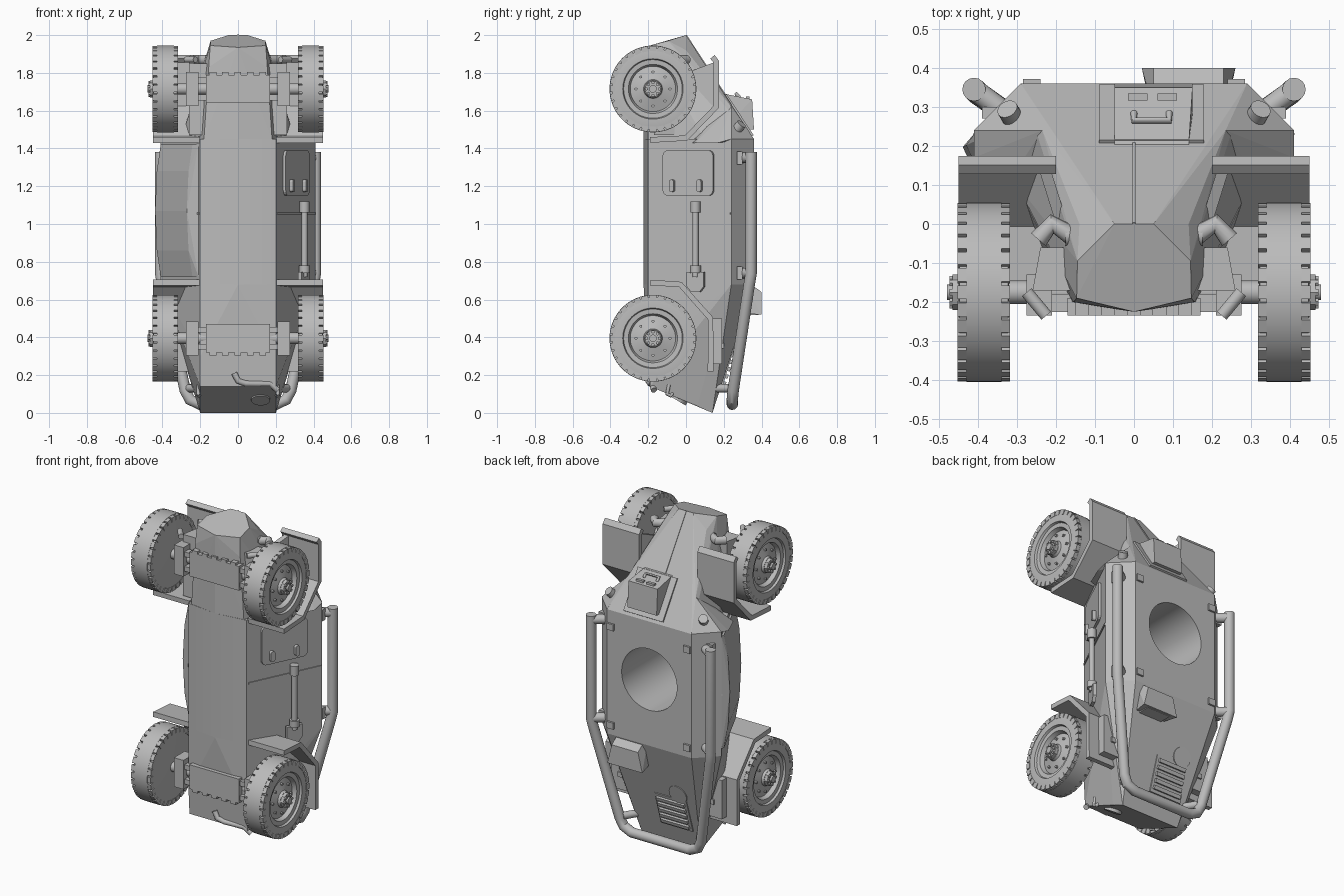
import bpy, bmesh
from math import pi, cos, sin
from mathutils import Matrix, Vector

if "Cube" in bpy.data.objects:
    bpy.data.objects.remove(bpy.data.objects["Cube"])

grey = bpy.data.materials.new("armour_grey")
grey.use_nodes = True
grey.diffuse_color = (0.5, 0.5, 0.5, 1)
grey.node_tree.nodes["Principled BSDF"].inputs["Base Color"].default_value = (0.5, 0.5, 0.5, 1)


def finish(name, bm, mirror=False, smooth=False):
    bmesh.ops.recalc_face_normals(bm, faces=bm.faces)
    me = bpy.data.meshes.new(name)
    bm.to_mesh(me)
    bm.free()
    ob = bpy.data.objects.new(name, me)
    bpy.context.scene.collection.objects.link(ob)
    me.materials.append(grey)
    if smooth:
        activate(ob)
        bpy.ops.object.shade_smooth_by_angle(angle=0.6)
    if mirror:
        ob.modifiers.new("Mirror", 'MIRROR')
    return ob


def activate(ob):
    bpy.ops.object.select_all(action='DESELECT')
    ob.select_set(True)
    bpy.context.view_layer.objects.active = ob


def solid(name, pts, both=False, mirror=False):
    """Faceted solid wrapped around points; both adds the points' x reflections."""
    bm = bmesh.new()
    for x, y, z in pts:
        bm.verts.new((x, y, z))
        if both and x:
            bm.verts.new((-x, y, z))
    res = bmesh.ops.convex_hull(bm, input=bm.verts)
    loose = {v for v in res["geom_interior"] + res["geom_unused"] if isinstance(v, bmesh.types.BMVert)}
    bmesh.ops.delete(bm, geom=list(loose), context='VERTS')
    bmesh.ops.dissolve_limit(bm, angle_limit=0.02, verts=bm.verts, edges=bm.edges)
    return finish(name, bm, mirror)


def add_box(bm, lo, hi, mat=Matrix()):
    lo, hi = Vector(lo), Vector(hi)
    m = mat @ Matrix.Translation((lo + hi) / 2) @ Matrix.Diagonal((*(hi - lo), 1))
    bmesh.ops.create_cube(bm, size=1, matrix=m)


def box(name, lo, hi, mat=Matrix(), mirror=False, round_by=0):
    bm = bmesh.new()
    add_box(bm, lo, hi, mat)
    if round_by:
        n = mat.to_3x3().col[2]
        edges = [e for e in bm.edges if abs((e.verts[0].co - e.verts[1].co).normalized().dot(n)) > 0.9]
        bmesh.ops.bevel(bm, geom=edges, offset=round_by, segments=4, profile=0.5, affect='EDGES')
    return finish(name, bm, mirror)


def add_rod(bm, a, b, r, seg=24):
    a, b = Vector(a), Vector(b)
    m = Matrix.Translation((a + b) / 2) @ (b - a).to_track_quat('Z', 'Y').to_matrix().to_4x4()
    bmesh.ops.create_cone(bm, cap_ends=True, segments=seg, radius1=r, radius2=r,
                          depth=(b - a).length, matrix=m)


def rod(name, a, b, r, seg=24, mirror=False):
    bm = bmesh.new()
    add_rod(bm, a, b, r, seg)
    return finish(name, bm, mirror, True)


def pipe(name, pts, r, mirror=False):
    cu = bpy.data.curves.new(name, 'CURVE')
    cu.dimensions = '3D'
    cu.bevel_depth, cu.bevel_resolution, cu.use_fill_caps = r, 6, True
    sp = cu.splines.new('POLY')
    sp.points.add(len(pts) - 1)
    for p, co in zip(sp.points, pts):
        p.co = (*co, 1)
    ob = bpy.data.objects.new(name, cu)
    bpy.context.scene.collection.objects.link(ob)
    cu.materials.append(grey)
    activate(ob)
    bpy.ops.object.convert(target='MESH')
    bpy.ops.object.shade_smooth_by_angle(angle=0.6)
    if mirror:
        bpy.context.object.modifiers.new("Mirror", 'MIRROR')


def strip(name, path, x0, x1, thick):
    """Bent plate following a (y, z) path."""
    bm = bmesh.new()
    rows = [(bm.verts.new((x0, y, z)), bm.verts.new((x1, y, z))) for y, z in path]
    for (a, b), (c, d) in zip(rows, rows[1:]):
        bm.faces.new((a, b, d, c))
    s = finish(name, bm, True).modifiers.new("Solidify", 'SOLIDIFY')
    s.thickness, s.offset = thick, 0


# Armoured body: middle with turret ring, tapered tail, nose, shoulders
section = [(.2, -.2), (.41, .24), (.29, .36), (0, -.225)]
body = solid("body", [(x, y, z) for x, y in section for z in (.68, 1.45)], both=True)
cutter = rod("ring_cutter", (0, -.15, 1.09), (0, .6, 1.09), .19, seg=48)
cutter.hide_render = True
cut = body.modifiers.new("Ring", 'BOOLEAN')
cut.object, cut.solver = cutter, 'EXACT'
activate(body)
bpy.ops.object.modifier_apply(modifier="Ring")
bpy.data.objects.remove(cutter)
bpy.ops.object.shade_smooth_by_angle(angle=0.4)

solid("tail", [(x, y, .68) for x, y in section] + [
    (.2, -.2, .3), (.27, .14, .3), (.2, .235, .3),
    (.2, -.19, .14), (.205, .06, .04), (.2, .14, 0)], both=True)
solid("nose", [(.29, .36, 1.45), (.18, -.2, 1.45), (0, -.225, 1.45), (.3, .1, 1.45),
               (.235, .24, 1.62), (.05, 0, 2), (.14, 0, 1.92), (.145, -.095, 1.97),
               (.147, -.19, 1.945), (0, -.225, 1.935), (.155, -.2, 1.83)], both=True)
solid("shoulder", [(.29, .36, 1.45), (.41, .24, 1.45), (.235, .24, 1.62), (.41, .17, 1.43),
                   (.2, .17, 1.6), (.2, 0, 1.43), (.36, .05, 1.43)], mirror=True)
solid("wheel_housing", [(x, y, z) for z in (1.47, 1.85) for x, y in
                        ((.14, -.17), (.26, -.17), (.24, -.06), (.14, -.06))], mirror=True)
box("glacis_seam", (-.004, -.004, 0), (.004, .004, .4),
    Matrix.Translation((0, 0, 2)) @ Matrix.Rotation(pi + .58, 4, 'X'))

# Fenders
strip("front_fender", [(.14, 1.885), (.16, 1.86), (.16, 1.62), (0, 1.455), (-.19, 1.445)], .2, .45, .03)
strip("rear_fender", [(-.19, .69), (-.03, .68), (.13, .5), (.13, .22)], .2, .45, .03)
solid("front_fender_web", [(x + dx, y, z) for dx in (0, .03) for x, y, z in
                           ((.22, .16, 1.86), (.22, .16, 1.62), (.17, 0, 1.47), (.17, 0, 1.8))], mirror=True)
box("rear_stowage", (.25, .14, .26), (.38, .19, .5), mirror=True)
box("rear_stowage_latch", (.3, .18, .34), (.33, .2, .37), mirror=True)

# Driver's visor
solid("visor", [(x, y, z) for x in (-.05, .15) for y, z in ((.35, 1.66), (.36, 1.5), (.2, 1.5))]
      + [(x, .2, 1.69) for x in (-.05, .14)])
slope = Matrix.Translation((.045, .28, 1.575)) @ Matrix.Rotation(-.99, 4, 'X')
box("visor_plate", (-.135, -.13, -.02), (.135, .13, .008), slope)
for x in (.01, .085):
    box("vision_slot", (x - .025, .317, 1.66), (x + .025, .335, 1.676))
pipe("visor_handle", [(0, .285, 1.67), (0, .265, 1.69), (.09, .265, 1.69), (.09, .285, 1.67)], .009)

# Lights and tow hooks
rod("shoulder_light", (.31, .27, 1.5), (.325, .295, 1.53), .027, mirror=True)
rod("headlamp_foot", (.13, -.03, 1.87), (.175, -.03, 1.87), .026, mirror=True)
pipe("headlamp_arm", [(.16, -.03, 1.87), (.21, 0, 1.87), (.245, -.04, 1.87)], .025, True)
pipe("front_hook", [(.275, -.175, 1.87), (.225, -.235, 1.87)], .016, True)
pipe("rear_hook", [(.18, -.06, .12), (.21, -.08, .09), (.21, -.1, .1), (.21, -.09, .15)], .01, True)

# Side rails joined behind the tail
half = [(.41, .345, 1.38), (.41, .345, .74), (.4, .335, .68), (.28, .25, .12), (.255, .245, .07), (.2, .245, .045)]
pipe("guard_rail", half + [(-x, y, z) for x, y, z in reversed(half)], .03)
for z in (1.35, .74):
    pipe("rail_bracket", [(.31, .27, z), (.41, .345, z)], .028, True)
    box("bracket_foot", (.3, .27, z - .035), (.39, .3, z + .035), mirror=True)
    box("roof_clip", (.24, .35, z - .02), (.285, .372, z + .02), mirror=True)
pipe("rear_rail_bracket", [(.19, .12, .13), (.265, .245, .13)], .022, True)

# Engine deck: intake, grille, filler cap
solid("intake_box", [(x, y, z) for x in (.05, .23) for y, z in ((.29, .72), (.26, .53), (.4, .64))]
      + [(x, .4, .52) for x in (.02, .26)])
box("intake_mesh", (.06, .3, .518), (.22, .385, .526))
deck = Matrix.Translation((-.07, .216, .235)) @ Matrix.Rotation(-pi / 2 - .3, 4, 'X')
box("grille_frame", (-.11, -.11, -.02), (.11, .11, .006), deck)
for i in range(5):
    y = -.08 + i * .04
    box("grille_slat", (-.095, y - .011, 0), (.095, y + .011, .02), deck)
rod("filler_cap", (-.13, .24, .383), (-.13, .268, .375), .06, seg=32)

# Tail underside
pipe("exhaust", [(-.02, -.2, .21), (.0, -.2, .17), (.04, -.19, .155), (.17, -.18, .155), (.21, -.17, .12)], .016)
rod("tail_cap", (.12, -.03, .09), (.12, -.045, .065), .05)

# Equipment on the sloped side, in side axes: up the slope, along, outward
side = Matrix(((.431, 0, .903, .295), (.903, 0, -.431, 0), (0, 1, 0, 0), (0, 0, 0, 1)))
box("side_hatch", (-.13, 1.15, -.01), (.165, 1.39, .015), side, round_by=.03)
for u in (-.07, .09):
    box("hatch_handle", (u - .014, 1.17, .01), (u + .014, 1.235, .035), side, round_by=.013)
box("side_seam", (-.21, 1.05, -.01), (.26, 1.062, .006), side, mirror=True)


def on_side(u, z, n=.03):
    return side @ Vector((u, z, n))


rod("shovel_shaft", on_side(.07, .72), on_side(.07, 1.12), .016)
rod("shovel_grip", on_side(.07, 1.06), on_side(.07, 1.12), .026)
rod("shovel_collar", on_side(.07, .74), on_side(.07, .78), .028)
solid("shovel_blade", [on_side(.07 + u, z, n) for n in (.015, .035) for u, z in
                       ((-.05, .745), (.05, .745), (-.05, .67), (.05, .67), (-.025, .64), (.025, .64))])

# Bulged bin along the other side
flip = Matrix.Diagonal((-1, 1, 1))
bulge = ((.72, .012), (.86, .035), (1.07, .045), (1.28, .035), (1.42, .012))
solid("side_bin", [flip @ on_side(u, z, n * k) for z, n in bulge
                   for u, k in ((-.2, 0), (-.15, 1), (.24, 1), (.26, 0))])


# Wheels: lathed tyre and rim, edge lugs, hub with bolts
def wheel_mesh(bm):
    profile = [(-.065, 0), (-.065, .2), (-.062, .216), (-.045, .216), (-.045, .23), (.045, .23), (.045, .216),
               (.062, .216), (.065, .2), (.065, .16), (.052, .155), (.05, .13), (.025, .12), (.045, .05), (.06, .045), (.06, 0)]
    verts = [bm.verts.new((x, r, 0)) for x, r in profile]
    edges = [bm.edges.new(pair) for pair in zip(verts, verts[1:])]
    bmesh.ops.spin(bm, geom=verts + edges, cent=(0, 0, 0), axis=(1, 0, 0), angle=2 * pi, steps=64)
    bmesh.ops.remove_doubles(bm, verts=bm.verts, dist=.0005)
    for i in range(32):
        turn = Matrix.Rotation(2 * pi * i / 32, 4, 'X')
        for s in (-1, 1):
            add_box(bm, (s * .055 - .012, .2, -.0175), (s * .055 + .012, .2285, .0175), turn)
    add_rod(bm, (.05, 0, 0), (.08, 0, 0), .045, 8)
    add_rod(bm, (.08, 0, 0), (.094, 0, 0), .02, 12)
    for i in range(8):
        a = 2 * pi * i / 8
        for r, x, size in ((.09, .045, .008), (.034, .088, .009)):
            add_rod(bm, (x - .02, r * cos(a), r * sin(a)), (x, r * cos(a), r * sin(a)), size, 6)


for end, z, s in (("front", 1.715, 1), ("rear", .395, -1)):
    bm = bmesh.new()
    wheel_mesh(bm)
    bmesh.ops.translate(bm, verts=bm.verts, vec=(.385, -.175, z))
    finish(end + "_wheels", bm, True, True)
    rod(end + "_axle", (-.36, -.175, z), (.36, -.175, z), .03)
    box(end + "_axle_link", (.21, -.235, z - .09), (.275, -.13, z + .09), mirror=True)
    for dz in (-.045, .045):
        box(end + "_spring_beam", (-.22, -.225, z + dz - .015), (.22, -.18, z + dz + .015))
    box(end + "_belly_plate", (-.17, -.235, z - .075), (.17, -.19, z + .075))
    for i in range(5):
        tooth = z + s * .08
        box(end + "_plate_tooth", (-.15 + i * .066, -.235, tooth - .01), (-.115 + i * .066, -.2, tooth + .01))
